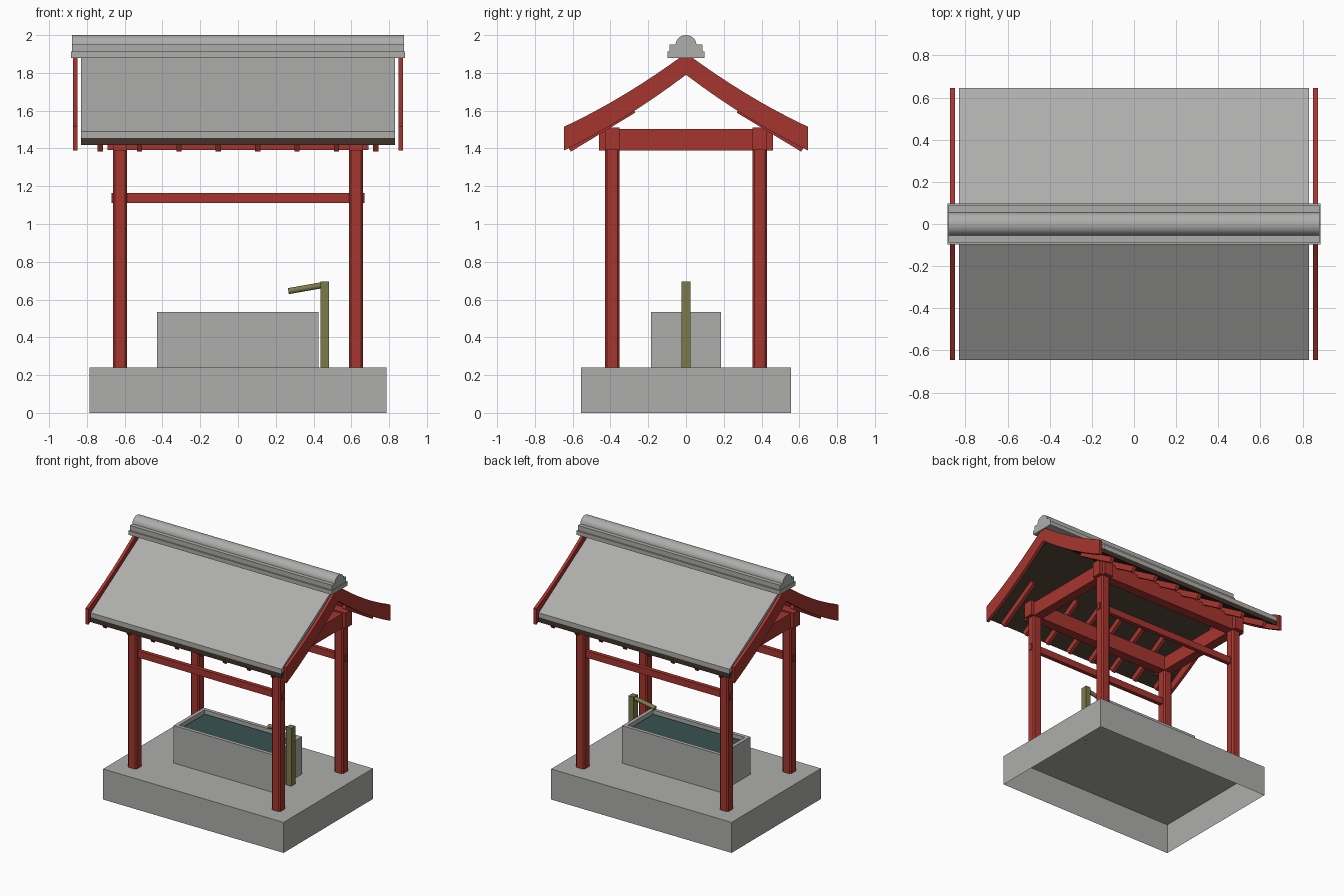
import bpy, bmesh, math

cube = bpy.data.objects.get("Cube")
if cube:
    bpy.data.objects.remove(cube, do_unlink=True)


def material(name, rgb):
    m = bpy.data.materials.new(name)
    m.use_nodes = True
    m.diffuse_color = (*rgb, 1)
    m.node_tree.nodes["Principled BSDF"].inputs["Base Color"].default_value = (*rgb, 1)
    return m


STONE = material("grey_stone", (0.42, 0.42, 0.41))
RED = material("red_paint", (0.38, 0.036, 0.028))
BROWN = material("dark_brown_wood", (0.053, 0.034, 0.024))
BAMBOO = material("olive_bamboo", (0.2, 0.195, 0.07))
WATER = material("dark_water", (0.04, 0.085, 0.085))


def finish(bm, name, mat):
    bmesh.ops.recalc_face_normals(bm, faces=bm.faces)
    me = bpy.data.meshes.new(name)
    bm.to_mesh(me)
    bm.free()
    me.materials.append(mat)
    ob = bpy.data.objects.new(name, me)
    bpy.context.collection.objects.link(ob)
    return ob


def make_box(x, y, z):
    """bmesh box from (low, high) ranges"""
    bm = bmesh.new()
    bmesh.ops.create_cube(bm, size=1)
    for v in bm.verts:
        for i, (lo, hi) in enumerate((x, y, z)):
            v.co[i] = hi if v.co[i] > 0 else lo
    return bm


def box(name, x, y, z, mat):
    return finish(make_box(x, y, z), name, mat)


def extrude_x(name, profile, x0, x1, mat):
    """closed (y, z) profile pushed along x"""
    bm = bmesh.new()
    face = bm.faces.new([bm.verts.new((x0, y, z)) for y, z in profile])
    ext = bmesh.ops.extrude_face_region(bm, geom=[face])
    for v in ext["geom"]:
        if isinstance(v, bmesh.types.BMVert):
            v.co.x = x1
    return finish(bm, name, mat)


def smooth(ob):
    bpy.ops.object.select_all(action="DESELECT")
    ob.select_set(True)
    bpy.context.view_layer.objects.active = ob
    bpy.ops.object.shade_smooth_by_angle(angle=math.radians(35))


# Plinth, open underneath
bm = make_box((-0.785, 0.785), (-0.555, 0.555), (0, 0.24))
bm.normal_update()
bmesh.ops.delete(bm, geom=[f for f in bm.faces if f.normal.z < -0.5], context="FACES_ONLY")
finish(bm, "plinth", STONE)

# Basin with a sunken inset top, and the water in it
bm = make_box((-0.43, 0.425), (-0.185, 0.185), (0.24, 0.535))
bm.normal_update()
top = [f for f in bm.faces if f.normal.z > 0.5]
bmesh.ops.inset_region(bm, faces=top, thickness=0.04)
sunk = bmesh.ops.extrude_face_region(bm, geom=top)
bmesh.ops.translate(bm, vec=(0, 0, -0.1),
                    verts=[g for g in sunk["geom"] if isinstance(g, bmesh.types.BMVert)])
bmesh.ops.delete(bm, geom=top, context="FACES_ONLY")
finish(bm, "basin", STONE)
box("water", (-0.39, 0.385), (-0.145, 0.145), (0.44, 0.51), WATER)

# Water post and its sloping spout
box("spout_post", (0.437, 0.481), (-0.025, 0.025), (0.24, 0.695), BAMBOO)
bm = bmesh.new()
bmesh.ops.create_cone(bm, cap_ends=True, segments=12, radius1=0.016, radius2=0.016, depth=0.19)
spout = finish(bm, "spout", BAMBOO)
spout.rotation_euler.y = math.radians(80)
spout.location = (0.36, 0, 0.661)
smooth(spout)

# Chamfered corner posts
for sx, side in ((-1, "right"), (1, "left")):
    for sy, end in ((-1, "front"), (1, "back")):
        x, y = sx * 0.625, sy * 0.39
        bm = make_box((x - 0.038, x + 0.038), (y - 0.038, y + 0.038), (0.24, 1.4))
        upright = [e for e in bm.edges if abs(e.verts[0].co.z - e.verts[1].co.z) > 0.5]
        bmesh.ops.bevel(bm, geom=upright, offset=0.011, segments=1, affect="EDGES")
        finish(bm, f"{end}_{side}_post", RED)

# Tie rails, long beams and rafters on the front and back
for s, end in ((-1, "front"), (1, "back")):
    y = s * 0.39
    box(f"{end}_tie_rail", (-0.67, 0.67), (y - 0.016, y + 0.016), (1.112, 1.165), RED)
    box(f"{end}_long_beam", (-0.69, 0.69), (y - 0.038, y + 0.038), (1.392, 1.512), RED)
    rafter = [(s * a, b) for a, b in
              ((0.61, 1.383), (0.632, 1.422), (0.29, 1.629), (0.268, 1.59))]
    for i in range(8):
        x = -0.73 + i * 1.46 / 7
        extrude_x(f"{end}_rafter_{i + 1}", rafter, x - 0.014, x + 0.014, RED)

# Cross beams over the posts
for s, side in ((-1, "right"), (1, "left")):
    x = s * 0.625
    box(f"{side}_cross_beam", (x - 0.038, x + 0.038), (-0.46, 0.46), (1.39, 1.502), RED)


# Roof: flat tiled slab over a dark wooden one
def chevron(eave, peak, thick):
    e = 0.645
    return [(-e, eave), (0, peak), (e, eave), (e, eave - thick), (0, peak - thick), (-e, eave - thick)]


extrude_x("roof_covering", chevron(1.49, 1.88, 0.035), -0.83, 0.83, STONE)
extrude_x("roof_boarding", chevron(1.455, 1.845, 0.038), -0.83, 0.83, BROWN)


# Curved gable boards
def sagging(z_eave, z_peak, sag, n=8):
    pts = []
    for i in range(-n, n + 1):
        t = abs(i) / n
        pts.append((0.645 * i / n, z_peak + (z_eave - z_peak) * t - 4 * sag * t * (1 - t)))
    return pts


outline = sagging(1.515, 1.905, 0.022) + sagging(1.39, 1.79, 0.022)[::-1]
for s, side in ((-1, "right"), (1, "left")):
    extrude_x(f"{side}_gable_board", outline, s * 0.85, s * 0.874, RED)

# Stepped ridge with a rounded cap
box("ridge_base", (-0.885, 0.885), (-0.098, 0.098), (1.88, 1.912), STONE)
box("ridge_step", (-0.88, 0.88), (-0.087, 0.087), (1.912, 1.95), STONE)
arc = [(0.055 * math.cos(math.pi * i / 12), 1.95 + 0.05 * math.sin(math.pi * i / 12))
       for i in range(13)]
smooth(extrude_x("ridge_cap", arc, -0.88, 0.88, STONE))
